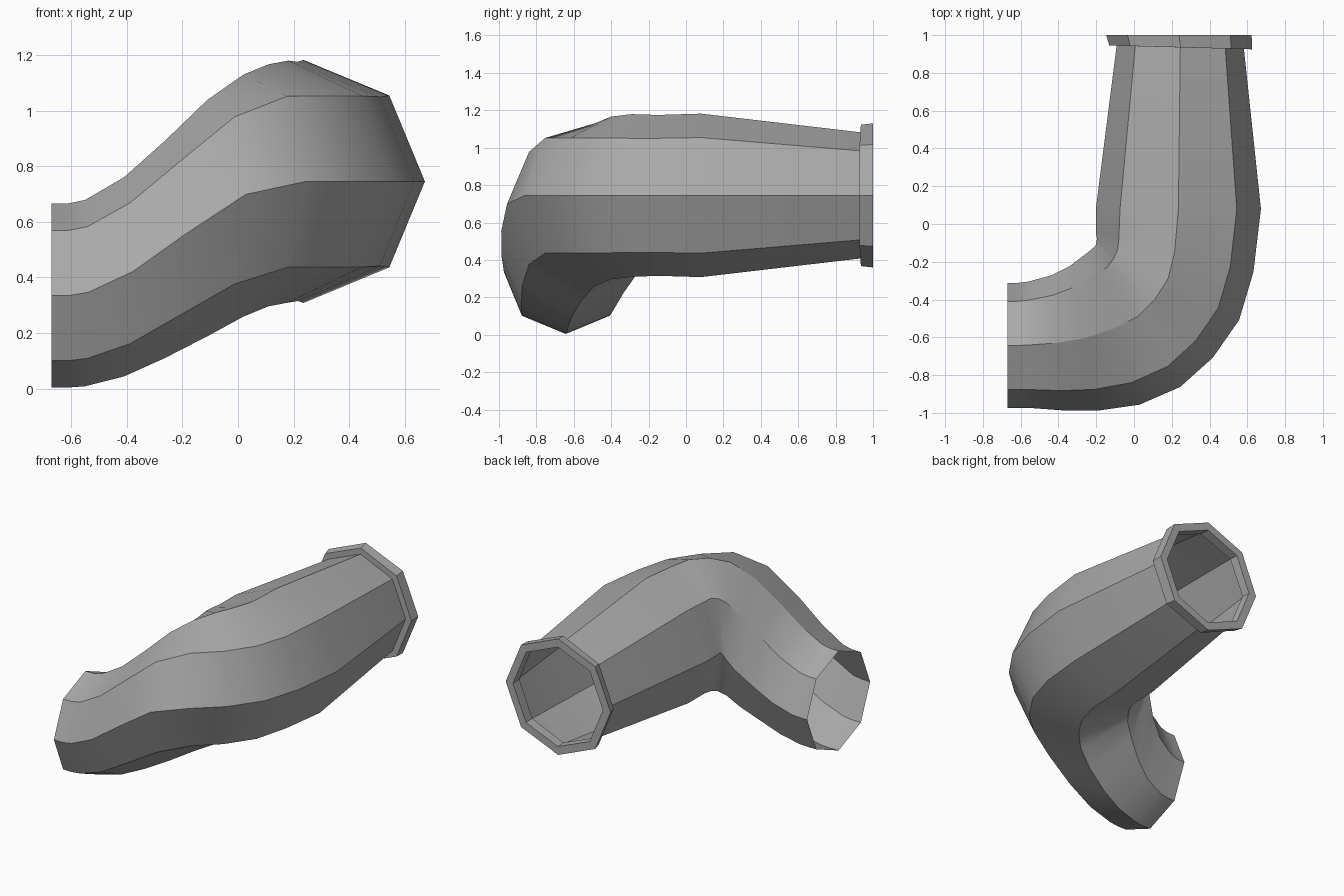
import bpy
import bmesh
from math import sin, cos, radians, tau

SIDES = 8

cube = bpy.data.objects.get("Cube")
if cube:
    bpy.data.objects.remove(cube, do_unlink=True)

# Single material
grey = bpy.data.materials.new("pipe_grey")
grey.use_nodes = True
colour = (0.4, 0.4, 0.4, 1)
grey.diffuse_color = colour
grey.node_tree.nodes["Principled BSDF"].inputs["Base Color"].default_value = colour


def height(x):
    """Axis height: an S-shaped rise from the low mouth to the level rear pipe."""
    t = min(max((x + 0.62) / 0.82, 0), 1)
    return 0.335 + 0.41 * t * t * (3 - 2 * t)


def bend_ring(cx, cy, heading, radius):
    """Upright octagon whose outer corner points along the heading."""
    ring = []
    for k in range(SIDES):
        a = tau * k / SIDES
        out = radius * cos(a)
        x = cx + out * cos(radians(heading))
        y = cy - out * sin(radians(heading))
        ring.append((x, y, height(max(x, cx)) + radius * sin(a)))
    return ring


def collar_ring(cx, cy, radius, slant=0.0):
    """Octagon facing the rear, optionally slanted across its width."""
    return [(x, y - slant * (x - cx), z)
            for x, y, z in bend_ring(cx, cy, 0, radius)]


def loft(name, rings, closed=False, smooth=True):
    """Skin octagon rings; lengthwise edges stay sharp."""
    bm = bmesh.new()
    loops = [[bm.verts.new(p) for p in ring] for ring in rings]
    pairs = list(zip(loops, loops[1:]))
    if closed:
        pairs.append((loops[-1], loops[0]))
    for a, b in pairs:
        for k in range(SIDES):
            n = (k + 1) % SIDES
            face = bm.faces.new((a[k], a[n], b[n], b[k]))
            face.smooth = smooth
        for k in range(SIDES):
            bm.edges.get((a[k], b[k])).smooth = False
    mesh = bpy.data.meshes.new(name)
    bm.to_mesh(mesh)
    bm.free()
    mesh.materials.append(grey)
    obj = bpy.data.objects.new(name, mesh)
    bpy.context.collection.objects.link(obj)
    return obj


# Curved pipe: centre x, centre y, heading in degrees, radius
path = [
    (0.235, 0.08, 0, 0.437),
    (0.215, -0.15, 14, 0.43),
    (0.18, -0.29, 30, 0.435),
    (0.11, -0.4, 45, 0.435),
    (0.02, -0.49, 59, 0.435),
    (-0.11, -0.555, 71, 0.425),
    (-0.265, -0.605, 79, 0.39),
    (-0.41, -0.63, 85, 0.358),
    (-0.55, -0.64, 88, 0.335),
    (-0.61, -0.643, 89, 0.331),
    (-0.67, -0.643, 90, 0.33),
]
rear_end = collar_ring(0.245, 0.935, 0.337, 0.027)
loft("pipe_body", [rear_end] + [bend_ring(*p) for p in path])

# Raised collar around the rear opening
loft("rear_collar", [
    collar_ring(0.238, 1.0, 0.385),
    collar_ring(0.247, 0.935, 0.378, 0.027),
    collar_ring(0.245, 0.935, 0.33, 0.027),
    collar_ring(0.24, 1.0, 0.33),
], closed=True, smooth=False)
